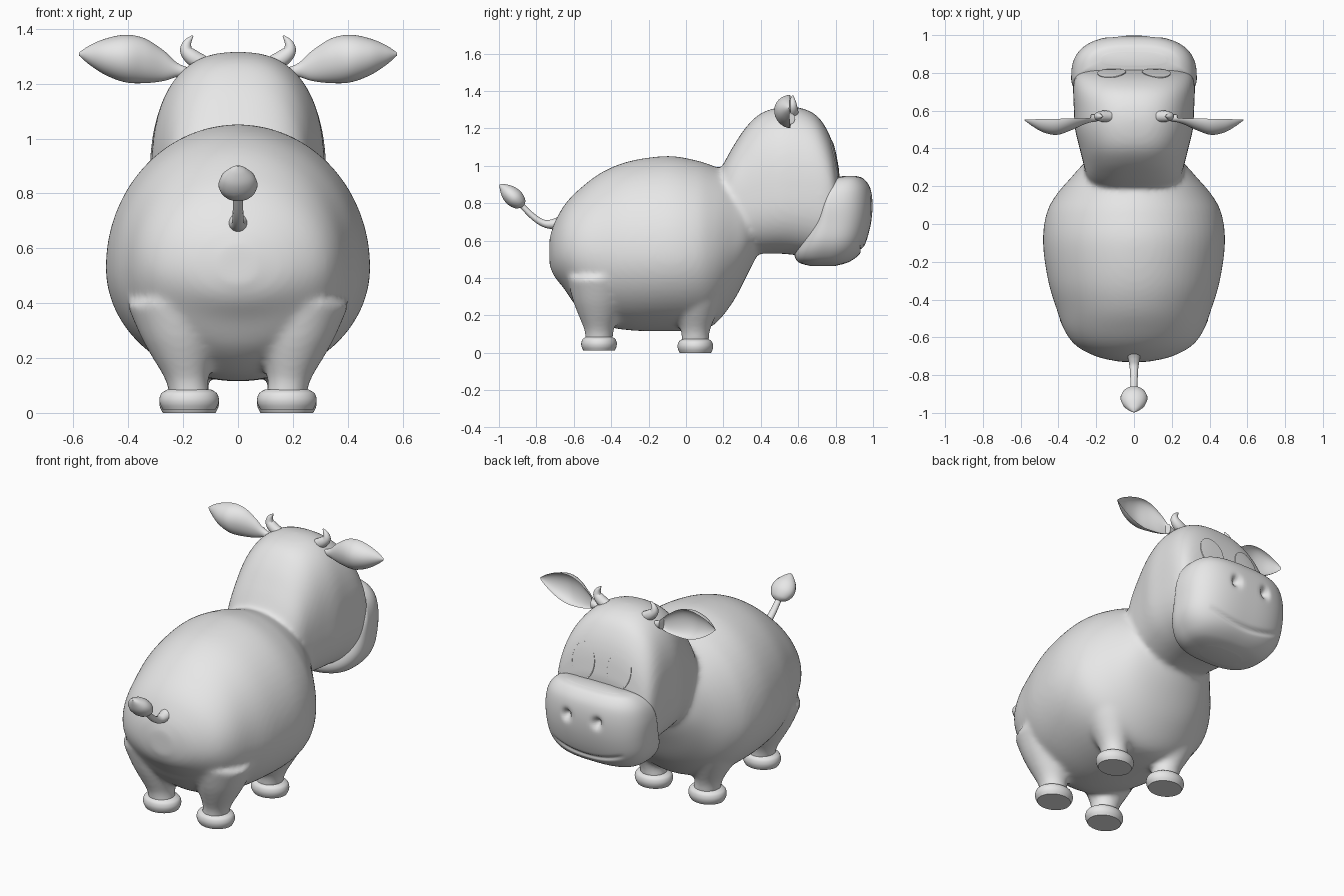
import bpy
import bmesh
import math
from mathutils import Vector

cube = bpy.data.objects.get("Cube")
if cube:
    bpy.data.objects.remove(cube, do_unlink=True)

grey = bpy.data.materials.new("plain_grey")
grey.use_nodes = True
grey.diffuse_color = (0.8, 0.8, 0.8, 1)
grey.node_tree.nodes["Principled BSDF"].inputs["Base Color"].default_value = (0.8, 0.8, 0.8, 1)


def spline(rows, steps):
    """Smooth Catmull-Rom interpolation through rows of numbers."""
    out = []
    for i in range(len(rows) - 1):
        p = [rows[max(0, min(len(rows) - 1, i + k))] for k in (-1, 0, 1, 2)]
        for s in range(steps):
            t = s / steps
            out.append([0.5 * (2 * b + (c - a) * t + (2 * a - 5 * b + 4 * c - d) * t * t
                               + (3 * b - a - 3 * c + d) * t ** 3) for a, b, c, d in zip(*p)])
    out.append(list(rows[-1]))
    return out


def power(v, n):
    return math.copysign(abs(v) ** (2 / n), v)


def loft(bm, rows, place, n=2.0, segments=64, steps=6):
    """Rows are (position, low, middle, high, half width); place maps to 3D."""
    rings = []
    for pos, low, mid, high, width in spline(rows, steps):
        ring = []
        for k in range(segments):
            ang = math.tau * k / segments
            side, up = power(math.cos(ang), n), power(math.sin(ang), n)
            height = mid + up * ((high - mid) if up > 0 else (mid - low))
            ring.append(bm.verts.new(place(pos, width * side, height)))
        rings.append(ring)
    faces = []
    for lower, upper in zip(rings, rings[1:]):
        for k in range(segments):
            j = (k + 1) % segments
            faces.append(bm.faces.new((lower[k], lower[j], upper[j], upper[k])))
    faces += [bm.faces.new(rings[0]), bm.faces.new(rings[-1])]
    bmesh.ops.recalc_face_normals(bm, faces=faces)


def finish(bm, name, angle=50):
    mesh = bpy.data.meshes.new(name)
    bm.to_mesh(mesh)
    bm.free()
    obj = bpy.data.objects.new(name, mesh)
    bpy.context.collection.objects.link(obj)
    mesh.materials.append(grey)
    bpy.ops.object.select_all(action="DESELECT")
    obj.select_set(True)
    bpy.context.view_layer.objects.active = obj
    bpy.ops.object.shade_smooth_by_angle(angle=math.radians(angle))
    return obj


def tube(name, points, radii, wide=1.0):
    """Tapered round tube along a smooth path."""
    curve = bpy.data.curves.new(name, "CURVE")
    curve.dimensions = "3D"
    curve.bevel_depth = 1.0
    curve.bevel_resolution = 5
    curve.use_fill_caps = True
    rows = spline([(*p, r) for p, r in zip(points, radii)], 6)
    line = curve.splines.new("POLY")
    line.points.add(len(rows) - 1)
    for point, (x, y, z, r) in zip(line.points, rows):
        point.co = (x, y, z, 1)
        point.radius = max(r, 0.002)
    line.use_smooth = True
    curve.materials.append(grey)
    obj = bpy.data.objects.new(name, curve)
    obj.scale.x = wide
    bpy.context.collection.objects.link(obj)


def along_y(pos, side, height):
    return (side, pos, height)


def along_z(pos, side, height):
    return (side, height, pos)


# Body, head and legs, fused into one soft skin
skin = bmesh.new()
loft(skin, [
    (-.73, .47, .54, .61, .07), (-.705, .41, .54, .69, .19), (-.65, .34, .54, .79, .30),
    (-.57, .23, .54, .875, .365), (-.45, .15, .53, .965, .41), (-.3, .12, .53, 1.025, .455),
    (-.1, .115, .53, 1.052, .482), (.05, .12, .53, 1.03, .465), (.15, .15, .54, .998, .415),
    (.25, .27, .58, .96, .33), (.33, .42, .63, .92, .255), (.4, .56, .7, .85, .15)], along_y)
loft(skin, [
    (.15, .65, .75, .92, .15), (.2, .56, .77, 1.01, .22), (.25, .54, .8, 1.1, .25),
    (.32, .53, .82, 1.205, .268), (.4, .53, .84, 1.28, .288), (.5, .53, .85, 1.312, .312),
    (.6, .52, .85, 1.312, .318), (.69, .5, .85, 1.275, .322), (.75, .5, .83, 1.2, .32),
    (.79, .5, .8, 1.1, .305), (.815, .52, .77, .97, .27)], along_y, n=2.5)
for s in (1, -1):
    for y in (-.465, .05):
        loft(skin, [(z, y - r, y, y + r, r) for z, r in
                    ((.04, .075), (.1, .075), (.14, .085), (.2, .11), (.28, .14), (.4, .17))],
             lambda pos, side, height: (s * (side + .165 + .18 * pos), height, pos))
body = finish(skin, "body")
remesh = body.modifiers.new("fuse", "REMESH")
remesh.mode = "VOXEL"
remesh.voxel_size = 0.014
remesh.use_smooth_shade = True
soft = body.modifiers.new("soften", "SMOOTH")
soft.factor = 0.5
soft.iterations = 12

# Muzzle with pressed-in nostrils and mouth line
bm = bmesh.new()
loft(bm, [
    (.465, .66, .73, .8, .12), (.485, .6, .74, .87, .22), (.53, .58, .75, .93, .28),
    (.6, .6, .76, .965, .318), (.7, .65, .77, .99, .33), (.8, .7, .77, .997, .33),
    (.88, .74, .79, .985, .305), (.93, .79, .83, .95, .25), (.945, .84, .87, .91, .17)],
    along_z, n=2.7, segments=160, steps=8)
for v in bm.verts:
    x, y, z = v.co
    if y > .8:
        nostril = ((abs(x) - .1) / .022) ** 2 + ((z - .785) / .028) ** 2
        line = .55 + .9 * x * x
        fade = max(0, 1 - (x / .24) ** 4)
        v.co.y -= .04 * math.exp(-nostril) + .014 * fade * math.exp(-((z - line) / .011) ** 2)
finish(bm, "muzzle", 80)

for s, label in ((1, "left"), (-1, "right")):
    # Eye: thin oval plate draped on the face
    bm = bmesh.new()
    bmesh.ops.create_uvsphere(bm, u_segments=40, v_segments=24, radius=1)
    cut = bm.verts[:] + bm.edges[:] + bm.faces[:]
    bmesh.ops.bisect_plane(bm, geom=cut, plane_co=(0, 0, 0), plane_no=(0, 1, 0), clear_inner=True)
    for v in bm.verts:
        v.co = Vector((s * .118 + v.co.x * .075, .88, 1.035 + v.co.z * .1))
    eye = finish(bm, label + "_eye")
    wrap = eye.modifiers.new("drape", "SHRINKWRAP")
    wrap.target = body
    wrap.wrap_method = "PROJECT"
    wrap.wrap_mode = "ABOVE_SURFACE"
    wrap.use_project_y = True
    wrap.use_positive_direction = False
    wrap.use_negative_direction = True
    wrap.offset = 0.005
    plate = eye.modifiers.new("plate", "SOLIDIFY")
    plate.thickness = 0.008

    # Ear: leaf-shaped cup, hollow towards the face
    bm = bmesh.new()
    loft(bm, [
        (.17, 1.225, 1.24, 1.255, .015), (.22, 1.225, 1.25, 1.275, .02),
        (.27, 1.21, 1.27, 1.32, .035), (.34, 1.202, 1.29, 1.365, .065),
        (.41, 1.205, 1.295, 1.378, .085), (.48, 1.23, 1.3, 1.365, .07),
        (.54, 1.268, 1.305, 1.34, .035), (.58, 1.303, 1.308, 1.313, .004)],
        lambda pos, side, height: (
            s * pos, .565 - .02 * pos + (side if side < 0 or pos < .23 else -.6 * side), height))
    finish(bm, label + "_ear")

    # Horn
    tube(label + "_horn",
         [(s * x, .57, z) for x, z in
          ((.13, 1.275), (.165, 1.295), (.188, 1.32), (.185, 1.348), (.165, 1.375))],
         (.03, .03, .024, .016, .003))

    # Feet
    for y, base, name in ((-.465, .012, "rear"), (.05, 0, "front")):
        bm = bmesh.new()
        loft(bm, [(base + z, y - r, y, y + r, r * 1.14) for z, r in
                  ((0, .084), (.02, .093), (.04, .095), (.06, .088), (.073, .07))],
             lambda pos, side, height: (s * .178 + side, height, pos), segments=48)
        finish(bm, label + "_" + name + "_foot")

# Tail and its tuft
tube("tail", [(0, -.66, .7), (0, -.71, .688), (0, -.76, .692), (0, -.82, .73), (0, -.9, .81)],
     (.036, .028, .02, .017, .014), 1.15)
tube("tail_tuft", [(0, -.872, .783), (0, -.885, .797), (0, -.915, .825), (0, -.95, .857),
                   (0, -.98, .885), (0, -.997, .899)],
     (.012, .036, .05, .044, .022, .002), 1.42)
